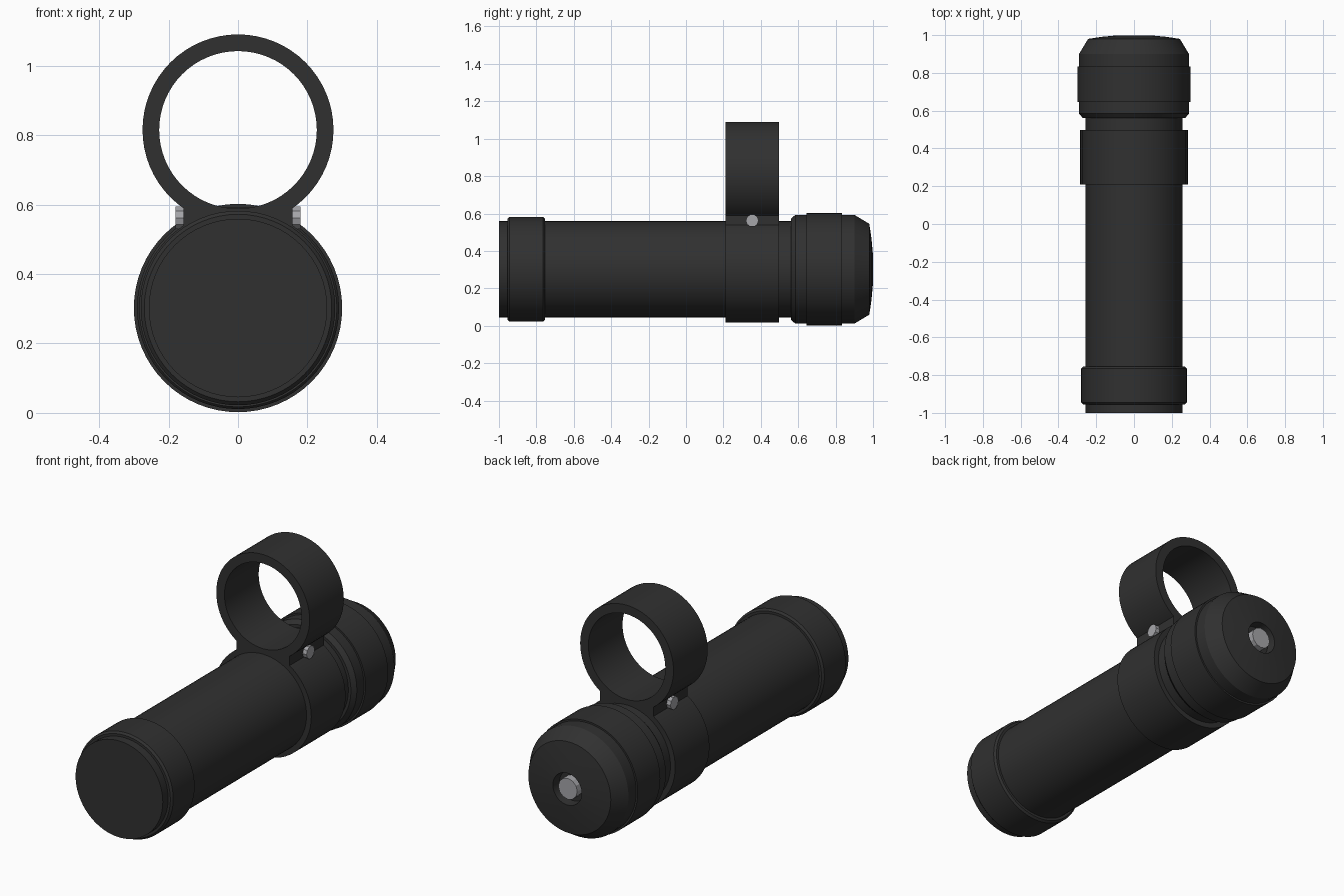
import bpy, bmesh, math
from mathutils import Matrix

if "Cube" in bpy.data.objects:
    bpy.data.objects.remove(bpy.data.objects["Cube"])

AXIS_Z = 0.302    # centre line of the tube
RING_Z = 0.815    # centre line of the upper mounting ring
SEG = 64


def material(name, value):
    m = bpy.data.materials.new(name)
    m.diffuse_color = (*value, 1)
    m.use_nodes = True
    m.node_tree.nodes["Principled BSDF"].inputs["Base Color"].default_value = m.diffuse_color
    return m


BLACK = material("matte black", (0.03, 0.03, 0.03))
STEEL = material("steel grey", (0.38, 0.38, 0.40))


def finish(bm, name, mat, angle=25):
    bmesh.ops.remove_doubles(bm, verts=bm.verts, dist=1e-5)
    bmesh.ops.recalc_face_normals(bm, faces=bm.faces)
    me = bpy.data.meshes.new(name)
    bm.to_mesh(me)
    bm.free()
    me.materials.append(mat)
    ob = bpy.data.objects.new(name, me)
    bpy.context.collection.objects.link(ob)
    bpy.ops.object.select_all(action='DESELECT')
    ob.select_set(True)
    bpy.context.view_layer.objects.active = ob
    bpy.ops.object.shade_smooth_by_angle(angle=math.radians(angle))
    return ob


def lathe(name, profile, mat, z=AXIS_Z, seg=SEG, closed=False):
    """Spin (y, radius) points about the y axis."""
    bm = bmesh.new()
    vs = [bm.verts.new((0, y, r)) for y, r in profile]
    pairs = list(zip(vs, vs[1:])) + ([(vs[-1], vs[0])] if closed else [])
    edges = [bm.edges.new(p) for p in pairs]
    bmesh.ops.spin(bm, geom=vs + edges, cent=(0, 0, 0), axis=(0, 1, 0),
                   angle=2 * math.pi, steps=seg, use_merge=True)
    bmesh.ops.translate(bm, verts=bm.verts, vec=(0, 0, z))
    return finish(bm, name, mat)


# Main tube
lathe("body_tube", [(-1, 0), (-1, 0.257), (0.58, 0.257), (0.58, 0)], BLACK)

# Front collar with softened rims
lathe("front_collar", [(-0.955, 0.25), (-0.955, 0.27), (-0.945, 0.28),
                       (-0.765, 0.28), (-0.755, 0.27), (-0.755, 0.25)],
      BLACK, closed=True)

# Tail cap: grip band, chamfer, shallow dome and a button well
lathe("tail_cap", [(0.562, 0), (0.562, 0.272), (0.585, 0.291), (0.645, 0.291),
                   (0.645, 0.30), (0.835, 0.30), (0.835, 0.291), (0.90, 0.291),
                   (0.98, 0.243), (0.991, 0.17), (0.999, 0.085),
                   (0.95, 0.08), (0.95, 0)], BLACK)
lathe("tail_button", [(0.94, 0), (0.94, 0.056), (0.995, 0.056), (0.995, 0)],
      STEEL, seg=12)

# Clamp around the tube and open ring above it
Y0, Y1 = 0.21, 0.498
lathe("tube_clamp", [(Y0, 0.25), (Y0, 0.285), (Y1, 0.285), (Y1, 0.25)],
      BLACK, closed=True)
lathe("mount_ring", [(Y0, 0.227), (Y0, 0.275), (Y1, 0.275), (Y1, 0.227)],
      BLACK, z=RING_Z, closed=True)

# Web joining clamp and ring, following both curves
bm = bmesh.new()
W, N = 0.157, 12
xs = [-W + 2 * W * i / N for i in range(N + 1)]
low = [(x, AXIS_Z + math.sqrt(0.27 ** 2 - x * x)) for x in xs]
high = [(x, RING_Z - math.sqrt(0.25 ** 2 - x * x)) for x in xs]
for i in range(N):
    quad = [low[i], low[i + 1], high[i + 1], high[i]]
    bm.faces.new([bm.verts.new((x, Y0, z)) for x, z in quad])
bmesh.ops.remove_doubles(bm, verts=bm.verts, dist=1e-5)
ext = bmesh.ops.extrude_face_region(bm, geom=bm.faces[:], use_keep_orig=True)
moved = [g for g in ext["geom"] if isinstance(g, bmesh.types.BMVert)]
bmesh.ops.translate(bm, verts=moved, vec=(0, Y1 - Y0, 0))
finish(bm, "mount_web", BLACK)

# Screw heads on both sides of the web
for side, label in ((-1, "left"), (1, "right")):
    bm = bmesh.new()
    bmesh.ops.create_cone(bm, cap_ends=True, segments=10, radius1=0.034,
                          radius2=0.034, depth=0.04,
                          matrix=Matrix.Translation((side * 0.16, 0.354, 0.562))
                          @ Matrix.Rotation(math.pi / 2, 4, 'Y'))
    finish(bm, label + "_screw", STEEL)
